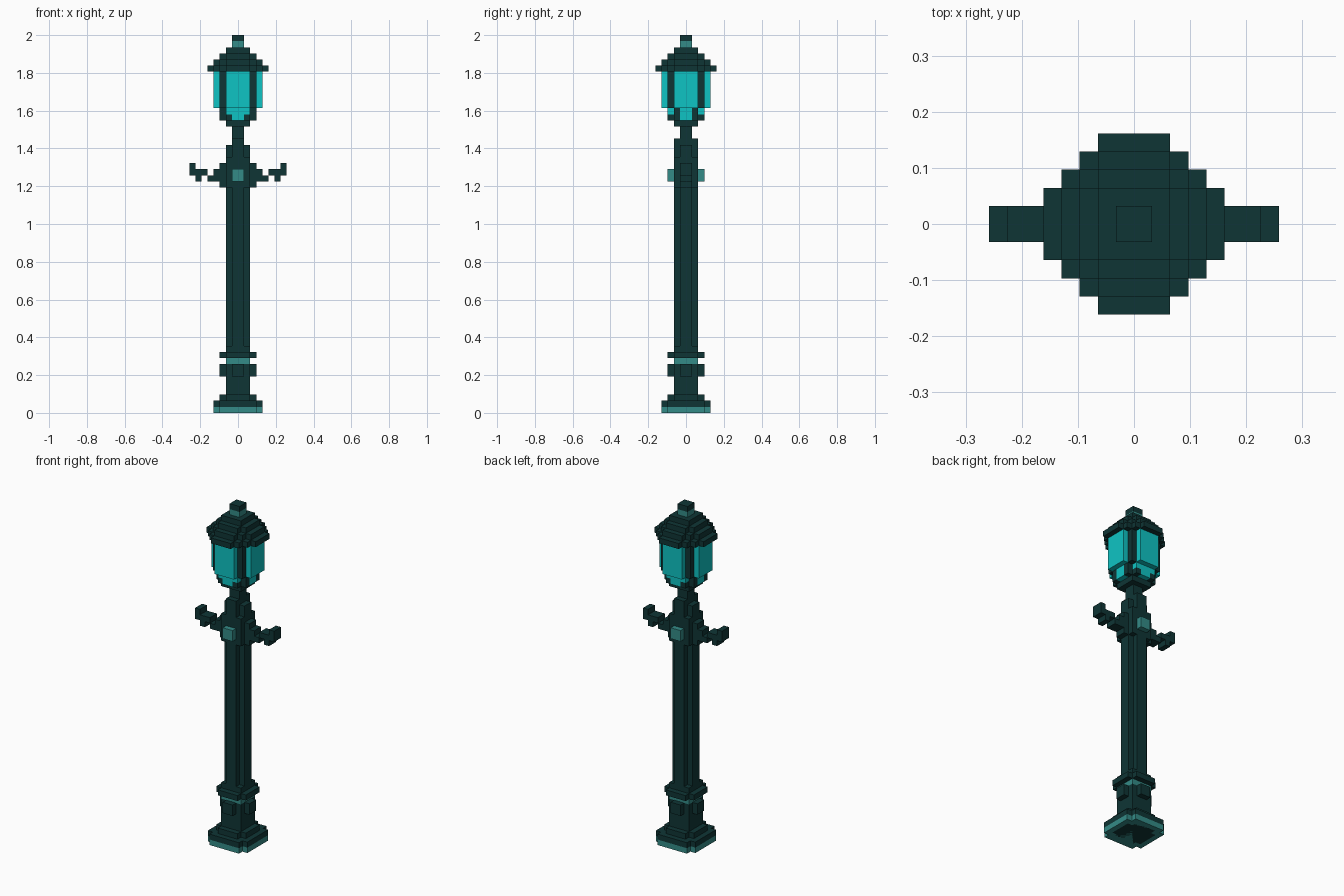
import bpy, bmesh

cube = bpy.data.objects.get("Cube")
if cube:
    bpy.data.objects.remove(cube, do_unlink=True)

U = 2 / 62  # one grid step


def material(name, rgb):
    m = bpy.data.materials.new(name)
    m.use_nodes = True
    m.diffuse_color = (*rgb, 1)
    m.node_tree.nodes["Principled BSDF"].inputs["Base Color"].default_value = (*rgb, 1)
    return m


DARK = material("dark_green_iron", (0.0048, 0.036, 0.036))
TEAL = material("pale_teal_trim", (0.034, 0.26, 0.245))
GLASS = material("cyan_glass", (0.0045, 0.55, 0.55))


def stepped_outline(steps):
    """Stepped symmetric plan from (half x, half y) corners, widest x first."""
    quad = []
    for i, (x, y) in enumerate(steps):
        if i:
            quad.append((x, steps[i - 1][1]))
        quad.append((x, y))
    half = quad + [(-x, y) for x, y in reversed(quad)]
    return half + [(-x, -y) for x, y in half]


def build(name, prisms, mat):
    """One object from (outline, z0, z1) prisms measured in grid steps."""
    bm = bmesh.new()
    for outline, z0, z1 in prisms:
        face = bm.faces.new([bm.verts.new((x * U, y * U, z0 * U)) for x, y in outline])
        ext = bmesh.ops.extrude_face_region(bm, geom=[face])["geom"]
        verts = [g for g in ext if isinstance(g, bmesh.types.BMVert)]
        bmesh.ops.translate(bm, verts=verts, vec=(0, 0, (z1 - z0) * U))
    bmesh.ops.recalc_face_normals(bm, faces=bm.faces[:])
    mesh = bpy.data.meshes.new(name)
    bm.to_mesh(mesh)
    bm.free()
    mesh.materials.append(mat)
    ob = bpy.data.objects.new(name, mesh)
    bpy.context.collection.objects.link(ob)
    return ob


def tier(steps, z0, z1):
    return (stepped_outline(steps), z0, z1)


def box(x0, x1, y0, y1, z0, z1):
    return ([(x0, y0), (x1, y0), (x1, y1), (x0, y1)], z0, z1)


def mirrored(x0, x1, y0, y1, z0, z1, y_too=True):
    """Box repeated on both x sides, and on both y sides if wanted."""
    out = []
    for sx in (1, -1):
        for sy in (1, -1) if y_too else (1,):
            xs, ys = sorted((x0 * sx, x1 * sx)), sorted((y0 * sy, y1 * sy))
            out.append(box(*xs, *ys, z0, z1))
    return out


# Pedestal
build("foot_plate", [tier([(4, 3), (3, 4)], 0, 1)], TEAL)
build("foot_underside", [tier([(3, 2), (2, 3)], -0.02, 0.5)], DARK).location.z = 0.02 * U
build("pedestal", [
    tier([(4, 3), (3, 4)], 1, 2),
    tier([(3, 2), (2, 3)], 2, 3),
    tier([(2, 2)], 3, 8),
    tier([(3, 1), (1, 3)], 6, 8),
], DARK)
build("pedestal_band", [tier([(2, 2)], 8, 9)], TEAL)
build("pedestal_cap", [tier([(3, 2), (2, 3)], 9, 10), tier([(2, 2)], 10, 11)], DARK)

# Fluted shaft, crossing block and neck
build("shaft", [tier([(2, 1), (1, 2)], 11, 37)], DARK)
build("crossing_block", [
    tier([(2, 2)], 37, 42),
    box(-3, 3, -1, 1, 37, 41),
    tier([(2, 1), (1, 2)], 42, 44),
    box(-1, 1, -2, 2, 44, 45),
], DARK)
build("rosette", [box(-1, 1, -3, 3, 38, 40)], TEAL)
build("neck", [box(-1, 1, -1, 1, 44, 47), tier([(2, 2)], 47, 48)], DARK)

# Scrolled side arms
arms = []
for x0, x1, z0, z1 in [(3, 5, 38, 39), (3, 4, 39, 40), (5, 8, 39, 40), (6, 7, 38, 39), (7, 8, 40, 41)]:
    arms += mirrored(x0, x1, -1, 1, z0, z1, y_too=False)
build("side_arms", arms, DARK)

# Lantern glass, holder and corner posts
build("lantern_glass", [
    tier([(3, 1), (1, 3)], 48, 49),
    tier([(3, 1), (2, 3)], 49, 50),
    tier([(4, 2), (2, 4)], 50, 56),
], GLASS)
build("lantern_holder",
      mirrored(1, 3, 1, 2, 48, 49) + mirrored(1, 2, 2, 3, 48, 49) + mirrored(2, 3, 1, 2, 49, 50), DARK)
build("lantern_posts", mirrored(2, 3, 2, 3, 50, 56), DARK)

# Stepped roof and finial
build("roof", [
    tier([(5, 2), (4, 3), (3, 4), (2, 5)], 56, 57),
    tier([(4, 2), (3, 3), (2, 4)], 57, 58),
    tier([(3, 2), (2, 3)], 58, 59),
    tier([(2, 2)], 59, 60),
], DARK)
build("finial_band", [box(-1, 1, -1, 1, 60, 61)], TEAL)
build("finial_cap", [box(-1, 1, -1, 1, 61, 62)], DARK)
